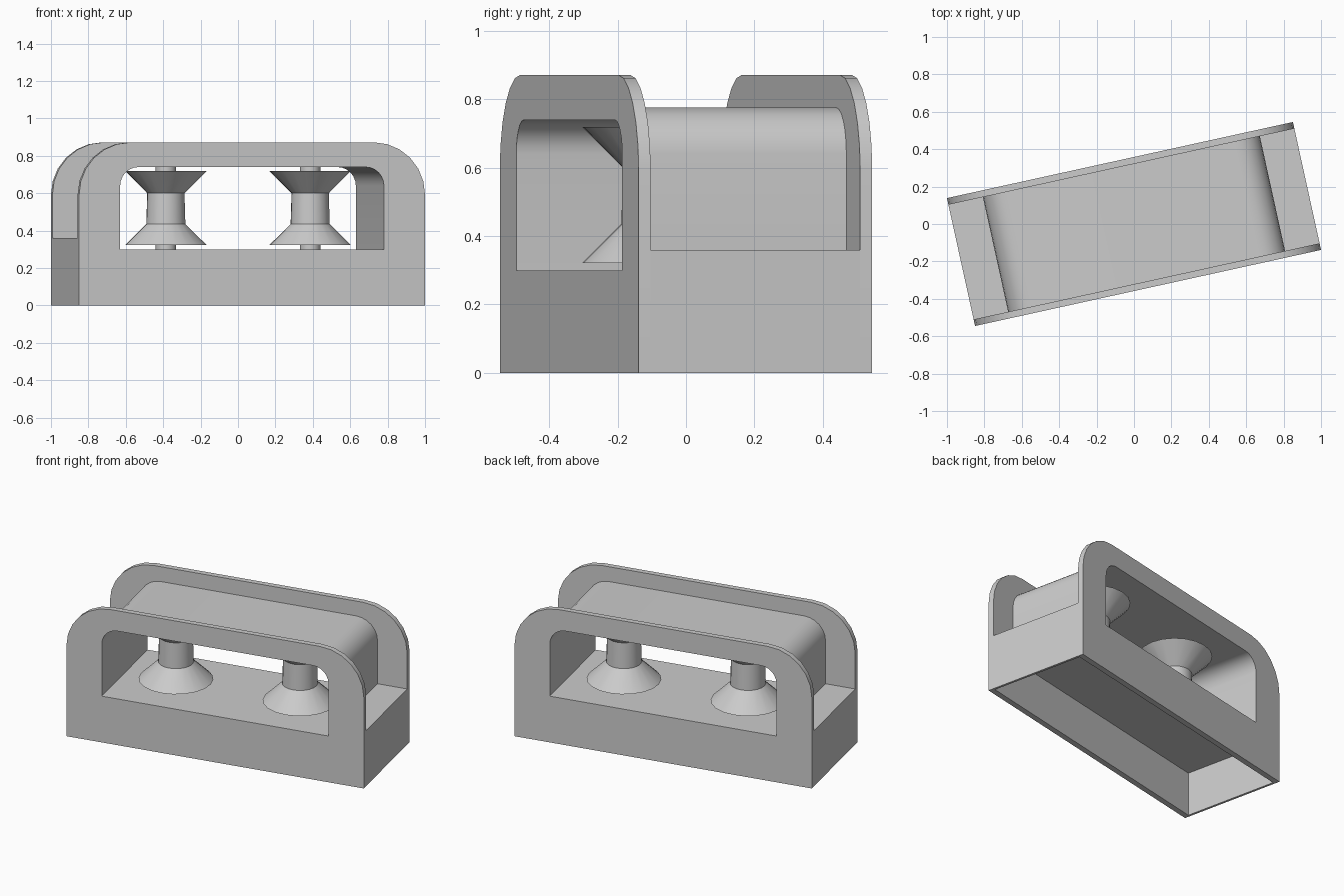
import bpy, bmesh
from math import sin, cos, pi, radians

if "Cube" in bpy.data.objects:
    bpy.data.objects.remove(bpy.data.objects["Cube"])

TURN = radians(12.4)      # whole model is turned about z
L, W, T = 0.947, 0.35, 0.036   # half length, half width, plate thickness


def finish(name, bm, loc=(0, 0, 0)):
    bmesh.ops.recalc_face_normals(bm, faces=bm.faces)
    me = bpy.data.meshes.new(name)
    bm.to_mesh(me)
    bm.free()
    ob = bpy.data.objects.new(name, me)
    bpy.context.collection.objects.link(ob)
    ob.location = loc
    ob.rotation_euler.z = TURN
    bpy.ops.object.select_all(action='DESELECT')
    ob.select_set(True)
    bpy.context.view_layer.objects.active = ob
    bpy.ops.object.shade_smooth_by_angle(angle=radians(30))
    return ob


def arch(hw, z0, z1, r, n=6):
    """Rectangle in xz with rounded top corners."""
    pts = [(-hw, z0), (hw, z0)]
    for cx, start in ((hw - r, 0), (r - hw, pi / 2)):
        for i in range(n + 1):
            a = start + i / n * pi / 2
            pts.append((cx + r * cos(a), z1 - r + r * sin(a)))
    return pts


def frame(name, outer, inner, y0, y1):
    """Closed ring between two matching outlines, extruded along y."""
    bm = bmesh.new()
    loops = [[bm.verts.new((x, y, z)) for x, z in pts]
             for pts, y in ((outer, y0), (outer, y1), (inner, y1), (inner, y0))]
    n = len(outer)
    for a, b in zip(loops, loops[1:] + loops[:1]):
        for i in range(n):
            j = (i + 1) % n
            bm.faces.new((a[i], a[j], b[j], b[i]))
    return finish(name, bm)


def prism(name, pts, y0, y1):
    bm = bmesh.new()
    f = bm.faces.new([bm.verts.new((x, y0, z)) for x, z in pts])
    ext = bmesh.ops.extrude_face_region(bm, geom=[f], use_keep_orig=True)
    for v in ext['geom']:
        if isinstance(v, bmesh.types.BMVert):
            v.co.y = y1
    return finish(name, bm)


def lathe(name, profile, loc, n=20):
    bm = bmesh.new()
    rings = [[bm.verts.new((r * cos(2 * pi * i / n), r * sin(2 * pi * i / n), z))
              for i in range(n)] for r, z in profile]
    for a, b in zip(rings, rings[1:]):
        for i in range(n):
            j = (i + 1) % n
            bm.faces.new((a[i], a[j], b[j], b[i]))
    bm.faces.new(rings[0])
    bm.faces.new(rings[-1])
    return finish(name, bm, loc)


# side plates with rounded windows
window = arch(0.722, 0.30, 0.74, 0.10)
for name, s in (("front_plate", -1), ("back_plate", 1)):
    frame(name, arch(L, 0, 0.872, 0.28), window, s * W, s * (W - T))

# tunnel hood with thin floor between the plates
frame("hood", arch(0.758, 0.285, 0.776, 0.136), window, -(W - T), W - T)

# end ledges with thin end walls, open below
for name, s in (("right_ledge", 1), ("left_ledge", -1)):
    pts = [(0.75, 0.285), (L - 0.015, 0.285), (L - 0.015, 0),
           (L, 0), (L, 0.36), (0.75, 0.36)]
    prism(name, [(s * x, z) for x, z in pts], -(W - T), W - T)

# flared rollers on pins
for side, s in (("left", -1), ("right", 1)):
    loc = (s * 0.395 * cos(TURN), s * 0.395 * sin(TURN), 0)
    lathe(side + "_roller",
          [(0.22, 0.322), (0.105, 0.435), (0.10, 0.60), (0.22, 0.72)], loc)
    lathe(side + "_pin", [(0.055, 0.295), (0.055, 0.745)], loc)
